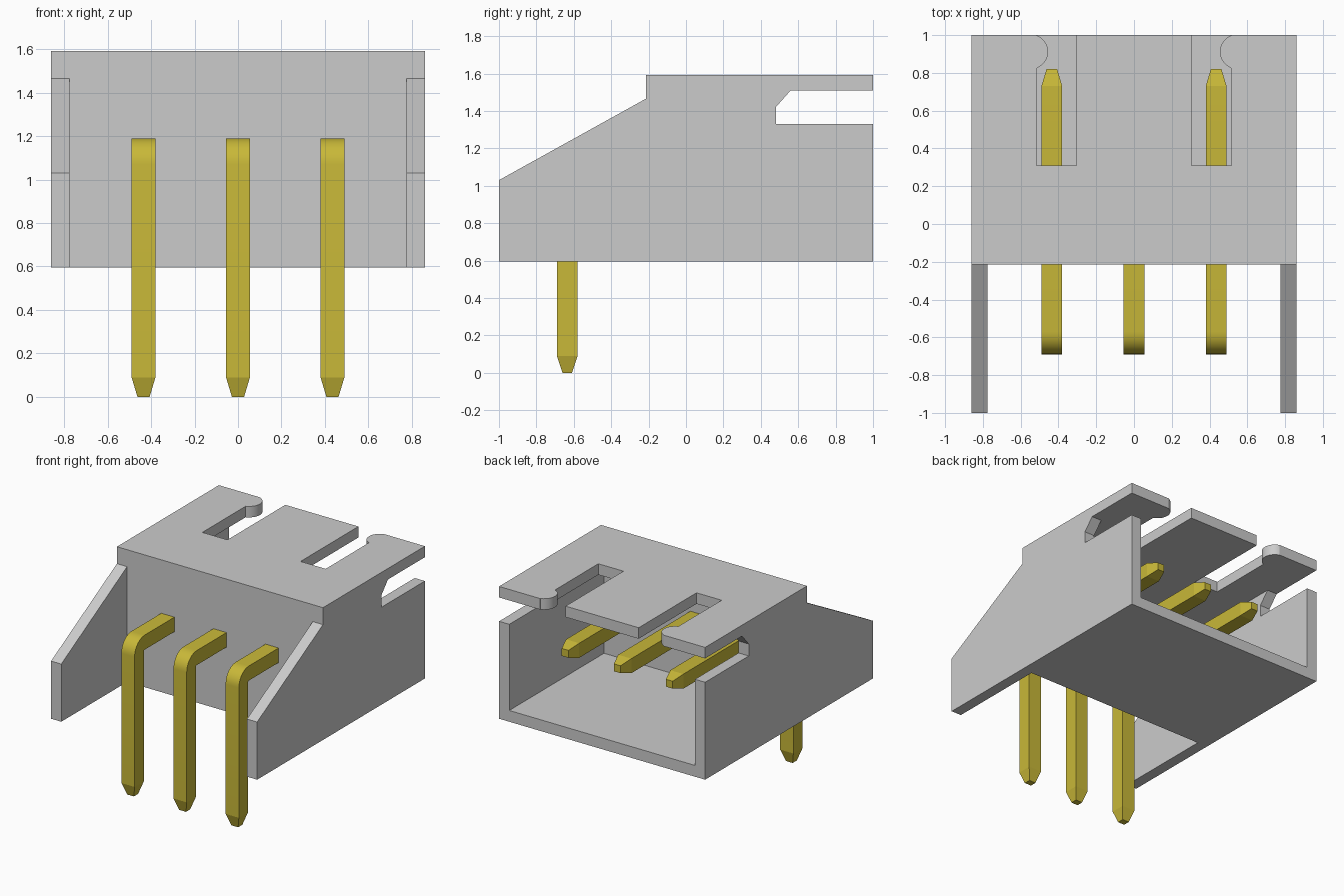
import bpy, bmesh, math
from mathutils import Vector

default = bpy.data.objects.get("Cube")
if default:
    bpy.data.objects.remove(default, do_unlink=True)


def material(name, rgb):
    m = bpy.data.materials.new(name)
    m.use_nodes = True
    m.diffuse_color = (*rgb, 1)
    m.node_tree.nodes["Principled BSDF"].inputs["Base Color"].default_value = (*rgb, 1)
    return m


GREY = material("light grey plastic", (0.60, 0.60, 0.60))
GOLD = material("gold metal", (0.58, 0.48, 0.04))


def add_object(name, bm, mat):
    bmesh.ops.recalc_face_normals(bm, faces=bm.faces)
    mesh = bpy.data.meshes.new(name)
    bm.to_mesh(mesh)
    bm.free()
    mesh.materials.append(mat)
    ob = bpy.data.objects.new(name, mesh)
    bpy.context.collection.objects.link(ob)
    return ob


def prism(name, points, place, depth):
    """Extrude a flat outline; place() maps outline points to 3D."""
    bm = bmesh.new()
    face = bm.faces.new([bm.verts.new(place(p)) for p in points])
    ext = bmesh.ops.extrude_face_region(bm, geom=[face])
    verts = [v for v in ext["geom"] if isinstance(v, bmesh.types.BMVert)]
    bmesh.ops.translate(bm, verts=verts, vec=Vector(depth))
    return add_object(name, bm, GREY)


def box(name, x0, x1, y0, y1, z0, z1):
    return prism(name, [(x0, y0), (x1, y0), (x1, y1), (x0, y1)],
                 lambda p: (p[0], p[1], z0), (0, 0, z1 - z0))


def select_only(ob):
    bpy.ops.object.select_all(action='DESELECT')
    ob.select_set(True)
    bpy.context.view_layer.objects.active = ob


def cut(target, cutter):
    cutter.hide_render = True
    mod = target.modifiers.new("cut", 'BOOLEAN')
    mod.operation = 'DIFFERENCE'
    mod.solver = 'EXACT'
    mod.object = cutter
    select_only(target)
    bpy.ops.object.modifier_apply(modifier=mod.name)
    bpy.data.objects.remove(cutter, do_unlink=True)


def smooth(ob):
    select_only(ob)
    bpy.ops.object.shade_smooth_by_angle(angle=math.radians(15))


# Housing: side profile with sloped cheeks and rear side slits
W, INNER = 0.86, 0.775
profile = [(-1, 0.595), (1, 0.595), (1, 1.33), (0.48, 1.33), (0.48, 1.42),
           (0.56, 1.51), (1, 1.51), (1, 1.593), (-0.215, 1.593),
           (-0.215, 1.465), (-1, 1.03)]
housing = prism("housing", profile, lambda p: (-W, p[0], p[1]), (2 * W, 0, 0))

# Open front bay and the rear socket cavity
cut(housing, box("front_bay_cutter", -INNER, INNER, -1.2, -0.215, 0.4, 1.8))
cut(housing, box("cavity_cutter", -INNER, INNER, -0.13, 1.2, 0.68, 1.51))

# Two latch slots in the roof, each with a rounded bump near the opening
for side in (-1, 1):
    slot = [(0.305, 1.2), (0.305, 0.31), (0.515, 0.31)]
    for i in range(21):
        a = math.radians(249 - i * 7)
        slot.append((0.547 + 0.092 * math.cos(a), 0.912 + 0.092 * math.sin(a)))
    slot.append((0.515, 1.2))
    cut(housing, prism("slot_cutter", slot, lambda p: (side * p[0], p[1], 1.45), (0, 0, 0.3)))
smooth(housing)


# Bent square pins with tapered tips: (outer point, inner point, half width)
sections = [((-0.66, 0), (-0.61, 0), 0.028), ((-0.69, 0.09), (-0.58, 0.09), 0.055)]
for i in range(10):
    a = math.radians(180 - i * 10)
    c, s = math.cos(a), math.sin(a)
    sections.append(((-0.57 + 0.12 * c, 1.07 + 0.12 * s),
                     (-0.57 + 0.01 * c, 1.07 + 0.01 * s), 0.055))
sections += [((0.73, 1.19), (0.73, 1.08), 0.055), ((0.82, 1.163), (0.82, 1.107), 0.028)]


def pin(name, x):
    bm = bmesh.new()
    rings = []
    for outer, inner, h in sections:
        rings.append([bm.verts.new((x + dx, *p)) for dx, p in
                      ((-h, outer), (h, outer), (h, inner), (-h, inner))])
    for a, b in zip(rings, rings[1:]):
        for k in range(4):
            n = (k + 1) % 4
            bm.faces.new((a[k], a[n], b[n], b[k]))
    bm.faces.new(rings[0])
    bm.faces.new(rings[-1])
    smooth(add_object(name, bm, GOLD))


for name, x in (("right_pin", -0.435), ("middle_pin", 0), ("left_pin", 0.435)):
    pin(name, x)
